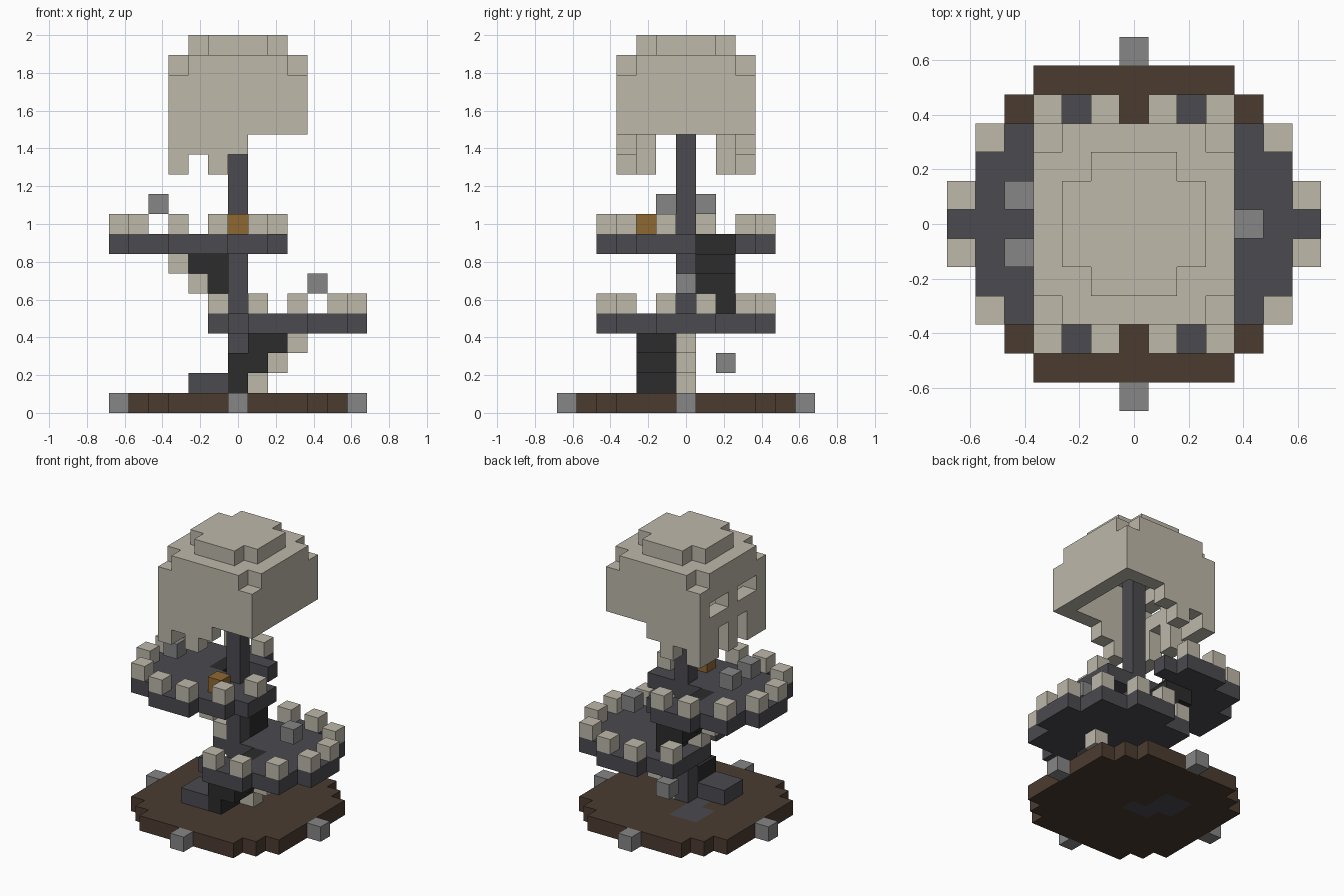
import bpy, bmesh
from mathutils import Vector

U = 2 / 19  # edge of one block

cube = bpy.data.objects.get("Cube")
if cube:
    bpy.data.objects.remove(cube)


def material(name, rgb):
    m = bpy.data.materials.new(name)
    m.use_nodes = True
    col = (*rgb, 1)
    m.diffuse_color = col
    m.node_tree.nodes["Principled BSDF"].inputs["Base Color"].default_value = col
    return m


bone = material("bone", (0.51, 0.48, 0.40))
slate = material("slate", (0.07, 0.069, 0.08))
black = material("black stone", (0.025, 0.025, 0.025))
earth = material("brown earth", (0.07, 0.045, 0.03))
grey = material("grey stone", (0.238, 0.238, 0.238))
amber = material("amber", (0.275, 0.138, 0.032))

parts = {}
solid = set()


def add(name, mat, cells):
    """Register blocks for a part; blocks already taken stay with the earlier part."""
    new = set(cells) - solid
    solid.update(new)
    parts[name] = (mat, new)


def box(x0, x1, y0, y1, z0, z1):
    return {(x, y, z) for x in range(x0, x1 + 1)
            for y in range(y0, y1 + 1) for z in range(z0, z1 + 1)}


def spin(cells, s, lift):
    """Half turn about the column when s is -1, then raise."""
    return {(s * x, s * y, z + lift) for x, y, z in cells}


# Central column and lowest steps
add("column", slate, box(0, 0, 0, 0, 0, 16))
add("ground_step", slate, box(-2, -1, 1, 2, 0, 0) | {(-1, 0, 0)})
add("first_step", slate, box(-2, -1, -2, -1, 1, 1))

# Round ground disc with four marker stones
limit = [5, 5, 5, 5, 4, 3]
add("ground", earth, {c for c in box(-5, 5, -5, 5, 0, 0) if abs(c[0]) <= limit[abs(c[1])]})
add("marker_stones", grey, [(6, 0, 0), (-6, 0, 0), (0, 6, 0), (0, -6, 0)])

# Two stair flights, braces and half-round balconies, turned half around
reach = [6, 6, 5, 5, 3]
for label, s, lift in (("lower", 1, 0), ("upper", -1, 4)):
    stairs = (box(0, 0, -2, -1, 1, 1) | box(0, 1, -2, -1, 2, 2)
              | box(1, 2, -2, -1, 3, 3) | box(2, 2, -2, -1, 4, 4))
    add(label + "_stairs", black, spin(stairs, s, lift))
    add(label + "_brace", bone, spin({(k, 0, k) for k in (1, 2, 3)}, s, lift))

    floor = {c for c in box(1, 6, -4, 4, 4, 4) if c[0] <= reach[abs(c[1])]}
    floor -= box(1, 1, -2, -1, 4, 4)
    floor |= box(-1, 0, 0, 3, 4, 4) | {(0, -3, 4)}
    posts = {(x, t * y, 5) for x, y in ((1, 4), (3, 4), (5, 3), (6, 1)) for t in (1, -1)}
    posts.add((-1, 3, 5))
    if s < 0:
        floor |= box(-2, -2, 0, 2, 4, 4)
        posts.add((-2, 1, 5))
    add(label + "_balcony", slate, spin(floor, s, lift))
    add(label + "_battlements", bone, spin(posts, s, lift))

# Loose blocks and lantern
add("floating_stones", grey, [(4, 0, 6), (-4, 1, 10), (-4, -1, 10), (0, 2, 2)])
add("lantern", amber, [(0, -2, 9)])

# Hollow skull facing -x, with eye holes
shell = box(-3, 3, -3, 3, 14, 16) - box(-2, 2, -2, 2, 14, 16)
shell -= box(-3, -3, 1, 2, 15, 15) | box(-3, -3, -2, -1, 15, 15)
for r, z in ((3, 17), (2, 18)):
    shell |= {c for c in box(-r, r, -r, r, z, z) if abs(c[0]) + abs(c[1]) < 2 * r}
add("skull", bone, shell)

# Jaw rails and teeth
jaw = set()
for t in (1, -1):
    jaw |= box(-3, 0, 3 * t, 3 * t, 13, 13)
    jaw |= {(-3, 3 * t, 12), (-1, 3 * t, 12)}
    jaw |= box(-3, -3, 2 * t, 2 * t, 12, 13)
jaw |= box(-3, -3, 0, 0, 12, 13)
add("jaw_teeth", bone, jaw)

# Turn each block set into a clean outer surface
AXES = [Vector(a) for a in ((1, 0, 0), (0, 1, 0), (0, 0, 1))]
for name, (mat, cells) in parts.items():
    bm = bmesh.new()
    for cell in sorted(cells):
        centre = Vector(cell) + AXES[2] / 2
        for i, axis in enumerate(AXES):
            for sign in (1, -1):
                n = axis * sign
                if tuple(int(v) for v in Vector(cell) + n) in solid:
                    continue
                a = AXES[(i + 1) % 3] / 2
                b = AXES[(i + 2) % 3] / 2 * sign
                mid = centre + n / 2
                corners = (mid - a - b, mid + a - b, mid + a + b, mid - a + b)
                bm.faces.new([bm.verts.new(p * U) for p in corners])
    bmesh.ops.remove_doubles(bm, verts=bm.verts, dist=U / 100)
    bmesh.ops.dissolve_limit(bm, angle_limit=0.01, verts=bm.verts, edges=bm.edges)
    mesh = bpy.data.meshes.new(name)
    bm.to_mesh(mesh)
    bm.free()
    mesh.materials.append(mat)
    bpy.context.collection.objects.link(bpy.data.objects.new(name, mesh))
